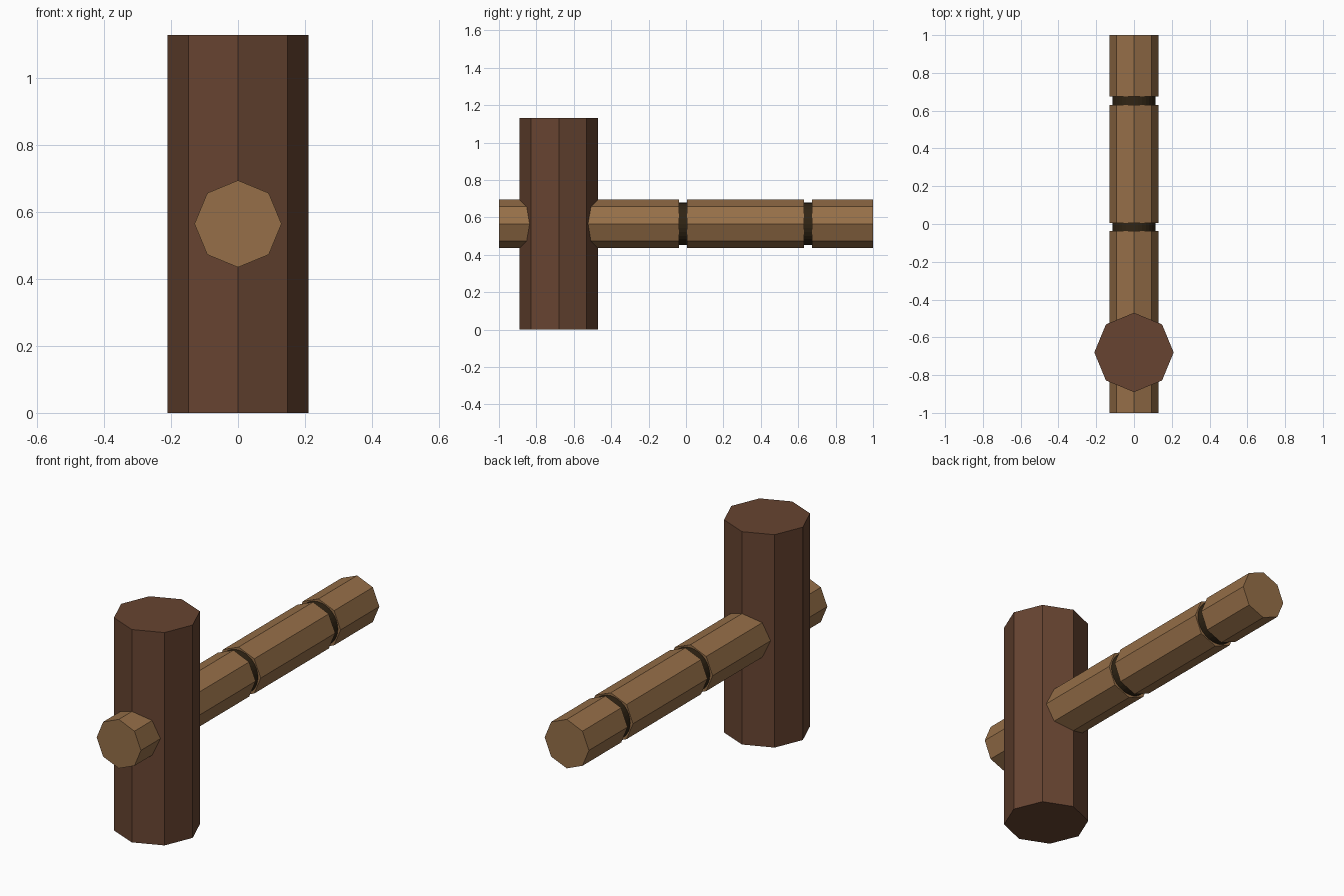
import bpy
import math

if "Cube" in bpy.data.objects:
    bpy.data.objects.remove(bpy.data.objects["Cube"])


def srgb(r, g, b):
    lin = [(c / 255 / 12.92) if c < 10 else ((c / 255 + 0.055) / 1.055) ** 2.4 for c in (r, g, b)]
    return (*lin, 1)


def material(name, rgb):
    m = bpy.data.materials.new(name)
    m.diffuse_color = srgb(*rgb)
    m.use_nodes = True
    m.node_tree.nodes["Principled BSDF"].inputs["Base Color"].default_value = m.diffuse_color
    return m


dark_wood = material("dark wood", (103, 68, 49))
light_wood = material("light wood", (150, 111, 72))
groove_mat = material("groove brown", (48, 36, 20))


def prism(name, radius, length, location, mat, sides=8, along_y=False):
    rot = (math.pi / 2, 0, 0) if along_y else (0, 0, 0)
    bpy.ops.mesh.primitive_cylinder_add(vertices=sides, radius=radius, depth=length,
                                        location=location, rotation=rot)
    ob = bpy.context.object
    ob.name = name
    ob.data.materials.append(mat)
    return ob


HEIGHT = 1.13
MID = HEIGHT / 2

# Mallet head
prism("head", 0.21, HEIGHT, (0, -0.68, MID), dark_wood)

# Handle sections, separated by narrow grooves
for i, (a, b) in enumerate([(-1, -0.038), (0.005, 0.63), (0.675, 1)]):
    prism(f"handle_section_{i + 1}", 0.13, b - a, (0, (a + b) / 2, MID), light_wood, along_y=True)

# Dark core showing in the grooves
for i, (a, b) in enumerate([(-0.038, 0.005), (0.63, 0.675)]):
    prism(f"groove_{i + 1}", 0.114, b - a, (0, (a + b) / 2, MID), groove_mat,
          sides=32, along_y=True)
